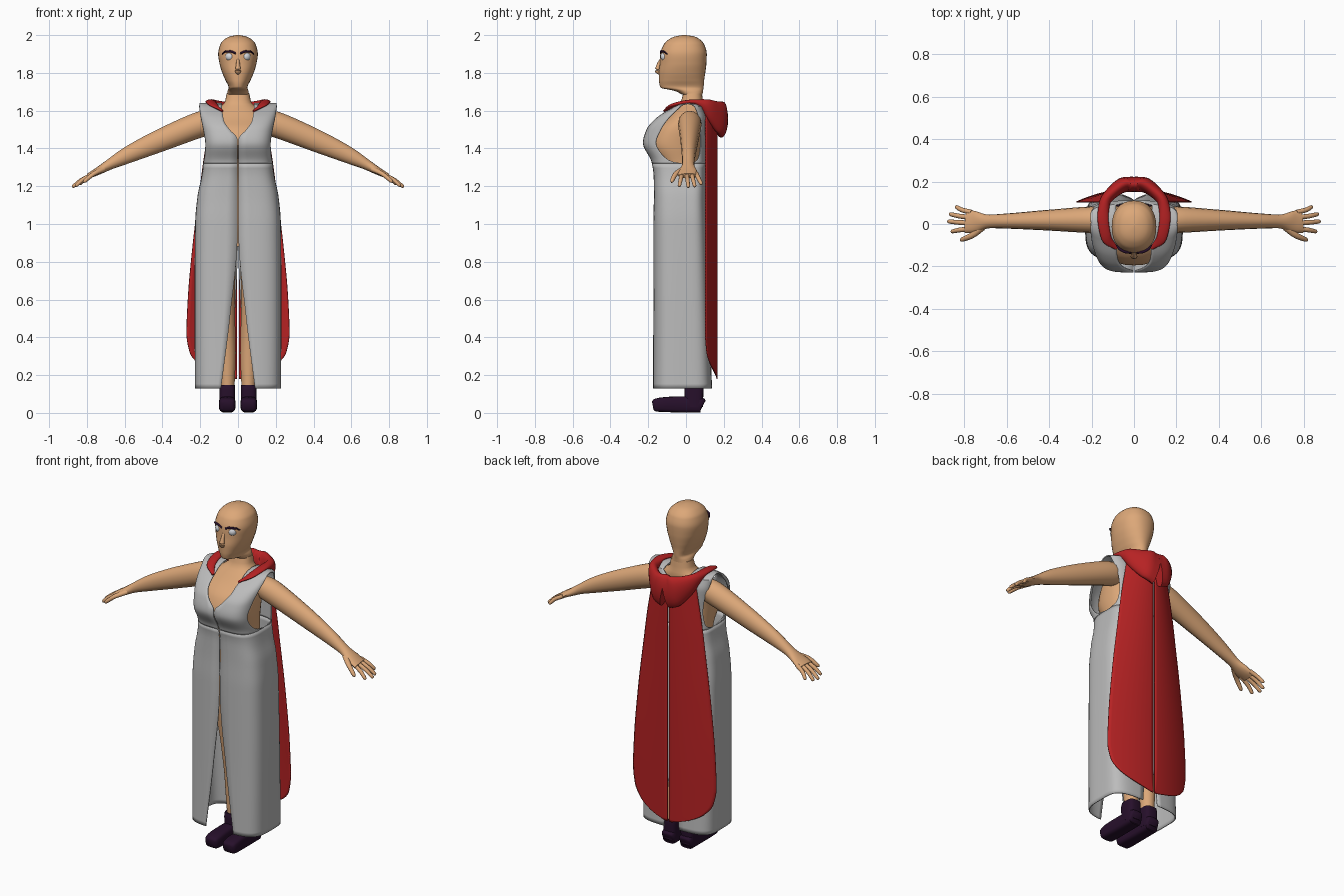
import bpy, bmesh, math
from mathutils import Vector

if "Cube" in bpy.data.objects:
    bpy.data.objects.remove(bpy.data.objects["Cube"])


def material(name, rgb):
    m = bpy.data.materials.new(name)
    m.diffuse_color = (*rgb, 1)
    m.use_nodes = True
    m.node_tree.nodes["Principled BSDF"].inputs["Base Color"].default_value = m.diffuse_color
    return m


SKIN = material("skin", (0.72, 0.39, 0.19))
GREY = material("grey cloth", (0.5, 0.5, 0.5))
RED = material("red cloth", (0.47, 0.016, 0.017))
DARK = material("dark purple", (0.02, 0.005, 0.024))
WHITE = material("eye white", (0.66, 0.68, 0.72))


def interp(tab, t):
    """Smooth monotone interpolation of table rows keyed by first value."""
    if t <= tab[0][0]:
        return list(tab[0][1:])
    if t >= tab[-1][0]:
        return list(tab[-1][1:])
    i = max(k for k in range(len(tab) - 1) if tab[k][0] <= t)
    h = tab[i + 1][0] - tab[i][0]
    s = (t - tab[i][0]) / h
    out = []
    for c in range(1, len(tab[0])):
        def slope(k):
            return (tab[k + 1][c] - tab[k][c]) / (tab[k + 1][0] - tab[k][0])

        def tan(k):
            if k == 0:
                return slope(0)
            if k == len(tab) - 1:
                return slope(k - 1)
            a, b = slope(k - 1), slope(k)
            return 0 if a * b <= 0 else 2 * a * b / (a + b)
        out.append((2*s**3 - 3*s*s + 1) * tab[i][c] + (s**3 - 2*s*s + s) * h * tan(i)
                   + (3*s*s - 2*s**3) * tab[i + 1][c] + (s**3 - s*s) * h * tan(i + 1))
    return out


def spow(v, p):
    return math.copysign(abs(v) ** p, v)


def steps(a, b, n):
    return [a + (b - a) * i / n for i in range(n + 1)]


def skin_rows(name, mat, grids, closed=True, mirror=False, thick=0):
    """Make one object from grids of points; closed rings get end caps."""
    bm = bmesh.new()
    for rows in grids:
        vs = [[bm.verts.new(p) for p in r] for r in rows]
        n = len(vs[0])
        for a, b in zip(vs, vs[1:]):
            for j in range(n if closed else n - 1):
                k = (j + 1) % n
                bm.faces.new((a[j], a[k], b[k], b[j]))
        if closed:
            bm.faces.new(vs[0])
            bm.faces.new(vs[-1])
    bmesh.ops.recalc_face_normals(bm, faces=bm.faces)
    me = bpy.data.meshes.new(name)
    bm.to_mesh(me)
    bm.free()
    me.materials.append(mat)
    ob = bpy.data.objects.new(name, me)
    bpy.context.collection.objects.link(ob)
    if thick:
        s = ob.modifiers.new("thickness", "SOLIDIFY")
        s.thickness, s.offset = thick, 0
    if mirror:
        ob.modifiers.new("mirror", "MIRROR").use_mirror_merge = False
    bpy.ops.object.select_all(action="DESELECT")
    ob.select_set(True)
    bpy.context.view_layer.objects.active = ob
    bpy.ops.object.shade_smooth_by_angle(angle=math.radians(45))
    return ob


def column(tab, n, p=1.0, seg=32):
    """Upright loft: table of z, centre x, half width, front y, back y."""
    rows = []
    for z in steps(tab[0][0], tab[-1][0], n):
        cx, w, f, b = interp(tab, z)
        ring = []
        for i in range(seg):
            a = 2 * math.pi * i / seg
            ring.append((cx + w * spow(math.sin(a), p), (f + b) / 2 + (b - f) / 2 * spow(math.cos(a), p), z))
        rows.append(ring)
    return rows


def tube(pts, n=4, p=1.0, seg=16):
    """Loft along a path: points of x, y, z, sideways and upright half widths."""
    tab = [(i, *q) for i, q in enumerate(pts)]
    path = [interp(tab, t) for t in steps(0, len(pts) - 1, n * (len(pts) - 1))]
    rows = []
    for i, q in enumerate(path):
        t = (Vector(path[min(i + 1, len(path) - 1)][:3]) - Vector(path[max(i - 1, 0)][:3])).normalized()
        side = t.cross(Vector((0, 0, 1))).normalized()
        up = side.cross(t)
        rows.append([Vector(q[:3]) + side * q[3] * spow(math.cos(a), p) + up * q[4] * spow(math.sin(a), p)
                     for a in [2 * math.pi * k / seg for k in range(seg)]])
    return rows


# Torso, neck and head
skin_rows("torso", SKIN, [column([
    (0.88, 0, .16, -.09, .085), (1.0, 0, .17, -.11, .085), (1.2, 0, .14, -.1, .075), (1.3, 0, .14, -.13, .075),
    (1.42, 0, .155, -.195, .08), (1.5, 0, .16, -.165, .085), (1.56, 0, .155, -.1, .09),
    (1.61, 0, .11, -.055, .095), (1.64, 0, .072, -.03, .09), (1.69, 0, .06, -.015, .085)], 50, 0.85)])
skin_rows("head", SKIN, [column([
    (1.685, 0, .058, -.02, .088), (1.705, 0, .055, -.06, .09), (1.722, 0, .05, -.135, .093),
    (1.76, 0, .066, -.143, .096), (1.8, 0, .083, -.144, .102), (1.85, 0, .098, -.139, .108),
    (1.9, 0, .105, -.136, .11), (1.95, 0, .094, -.118, .097), (1.98, 0, .069, -.087, .07),
    (1.994, 0, .04, -.055, .04), (2.0, 0, .008, -.018, 0)], 64, 0.9)])
skin_rows("nose", SKIN, [tube([(0, -.128, 1.875, .008, .008), (0, -.142, 1.845, .01, .012),
                               (0, -.153, 1.812, .016, .012), (0, -.14, 1.795, .008, .006)])])

# Eyes and brows
for s in (-1, 1):
    bpy.ops.mesh.primitive_uv_sphere_add(segments=20, ring_count=12, radius=.025, location=(s * .042, -.11, 1.886))
    eye = bpy.context.object
    eye.name = "eye"
    eye.data.materials.append(WHITE)
    bpy.ops.object.shade_smooth()
skin_rows("brow", DARK, [tube([(.012, -.135, 1.903, .004, .005), (.04, -.132, 1.914, .006, .006),
                               (.066, -.119, 1.913, .006, .005), (.083, -.1, 1.9, .003, .003)])], mirror=True)

# Arms with hands
arm = tube([(.12, .02, 1.55, .055, .05), (.2, .02, 1.527, .062, .068), (.4, .018, 1.447, .049, .06),
            (.59, .014, 1.362, .036, .043), (.68, .012, 1.315, .032, .028),
            (.745, .01, 1.278, .05, .02), (.79, .014, 1.255, .056, .014)], 6)
fingers = [tube([(.765, y0, 1.266, .012, .012), ((.765 + x) / 2 + .01, (y0 + y) / 2, (1.268 + z) / 2, .011, .011),
                 (x - .006, y, z + .004, .009, .009), (x, y, z, .003, .003)], 3, seg=10)
           for y0, x, y, z in [(.055, .842, .08, 1.21), (.03, .87, .046, 1.198),
                               (.004, .878, .012, 1.195), (-.022, .862, -.035, 1.2)]]
thumb = tube([(.715, -.015, 1.29, .018, .015), (.765, -.055, 1.265, .014, .012),
              (.81, -.074, 1.228, .01, .01), (.818, -.077, 1.22, .003, .003)], 3, seg=10)
skin_rows("arm_and_hand", SKIN, [arm, thumb] + fingers, mirror=True)

# Legs and boots
skin_rows("leg", SKIN, [column([(.1, .055, .035, .005, .082), (.35, .058, .046, -.01, .088),
                                (.5, .062, .046, -.03, .075), (.95, .085, .08, -.09, .085)], 24)], mirror=True)
foot = tube([(.057, .09, .038, .032, .028), (.057, .08, .042, .04, .04), (.057, -.02, .045, .041, .043),
             (.057, -.12, .044, .044, .039), (.057, -.165, .04, .04, .033), (.057, -.176, .038, .03, .022)], 3, 0.5)
shaft = column([(.03, .057, .041, -.005, .09), (.13, .057, .042, -.008, .092), (.147, .057, .04, -.003, .09)], 8, 0.6)
skin_rows("boot", DARK, [foot, shaft], mirror=True)

# Dress: half of a rounded box section, mirrored, with slits, neckline and armholes
BODY = [(.13, .225, .172, .135), (.6, .227, .17, .118), (1.0, .224, .17, .105), (1.15, .211, .167, .1),
        (1.25, .19, .168, .1), (1.33, .181, .18, .1), (1.43, .183, .225, .1), (1.5, .19, .206, .105),
        (1.56, .2, .155, .107), (1.62, .207, .06, .09)]
FRONT_GAP = [(.13, .09), (.5, .043), (.95, .003), (1.45, .003), (1.5, .045), (1.55, .076), (1.62, .085)]
BACK_GAP = [(.13, .05), (.6, .012), (.9, .001), (1.56, .001), (1.6, .06), (1.62, .085)]
ARM_FRONT = [(1.32, 1.56), (1.34, 1.3), (1.37, 1.14), (1.43, 1.05), (1.5, 1.15), (1.56, 1.22), (1.62, 1.3)]
ARM_BACK = [(1.32, 1.56), (1.34, 1.2), (1.37, 1.05), (1.43, .95), (1.5, 1.0), (1.56, 1.15), (1.62, 1.3)]


def dress_point(a, z):
    w, f, b = interp(BODY, z)
    c = math.cos(a)
    return (w * abs(math.sin(a)) ** .5, -f * c ** .5 if c > 0 else b * (-c) ** .5, z)


def gap_angle(tab, z):
    return math.asin((interp(tab, z)[0] / interp(BODY, z)[0]) ** 2)


skirt = [[dress_point(a, z) for a in steps(gap_angle(FRONT_GAP, z), math.pi - gap_angle(BACK_GAP, z), 40)]
         for z in steps(.13, 1.32, 50)]
front = [[dress_point(a, z) for a in steps(gap_angle(FRONT_GAP, z), interp(ARM_FRONT, z)[0], 18)]
         for z in steps(1.32, 1.62, 30)]
back = [[dress_point(math.pi - a, z) for a in steps(gap_angle(BACK_GAP, z), interp(ARM_BACK, z)[0], 18)]
        for z in steps(1.32, 1.62, 30)]
ridge = [[Vector(p).lerp(Vector(q), t) + Vector((0, 0, h)) for p, q in zip(front[-1], back[-1])]
         for t, h in ((.2, .012), (.5, .018), (.8, .012))]
skin_rows("dress", GREY, [skirt, front + ridge + back[::-1]], closed=False, mirror=True, thick=.006)

# Cape in two panels
EDGE = [(.18, .02), (.21, .12), (.26, .21), (.32, .255), (.42, .272), (.6, .265), (.9, .238),
        (1.2, .2), (1.35, .18), (1.58, .14)]
cape = []
for z in steps(.18, 1.58, 90):
    full = interp(EDGE, max(z, .42))[0]
    cape.append([(x, .165 - .062 * (x / full) ** 2, z) for x in steps(.005, interp(EDGE, z)[0], 14)])
skin_rows("cape", RED, [cape], closed=False, mirror=True, thick=.005)

# Lowered hood, draped from the front of the shoulders to the back
skin_rows("hood", RED, [tube([
    (.082, -.115, 1.598, .008, .005), (.13, -.065, 1.63, .024, .01), (.146, .03, 1.647, .026, .012),
    (.138, .1, 1.628, .026, .035), (.1, .15, 1.592, .03, .065), (.045, .185, 1.562, .036, .092),
    (.005, .187, 1.552, .036, .098)], 6, seg=20)], mirror=True)
